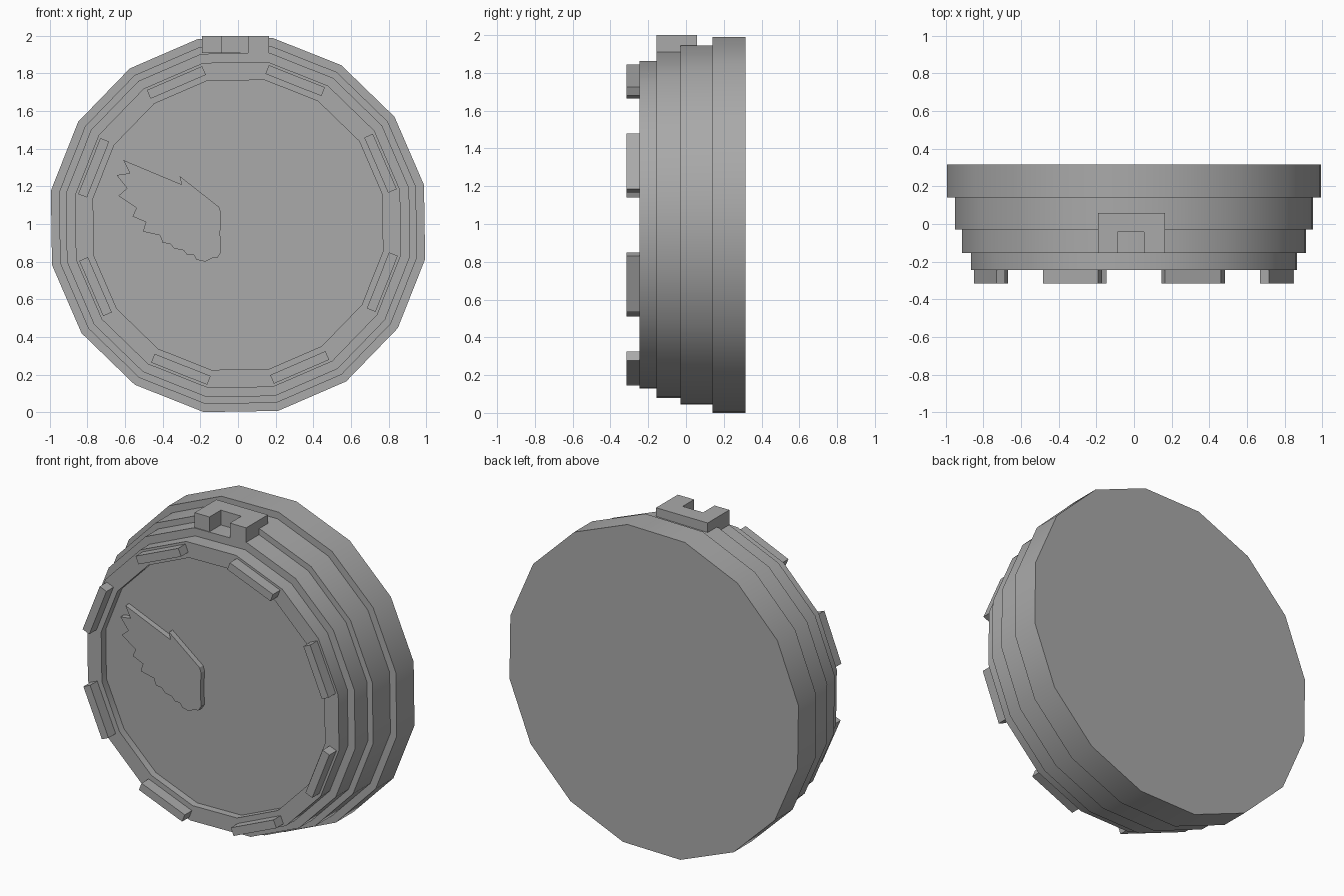
import bpy, bmesh, math
from mathutils import Matrix, Vector

cube = bpy.data.objects.get("Cube")
if cube:
    bpy.data.objects.remove(cube, do_unlink=True)

grey = bpy.data.materials.new("plain_grey")
grey.use_nodes = True
COLOUR = (0.4, 0.4, 0.4, 1)
grey.diffuse_color = COLOUR
grey.node_tree.nodes["Principled BSDF"].inputs["Base Color"].default_value = COLOUR

SIDES = 16
CENTRE = 0.995                 # height of the drum axis
TWIST = math.radians(0.9)      # slight turn of the drum about its axis


def finish(name, bm):
    bmesh.ops.recalc_face_normals(bm, faces=bm.faces)
    mesh = bpy.data.meshes.new(name)
    bm.to_mesh(mesh)
    bm.free()
    mesh.materials.append(grey)
    obj = bpy.data.objects.new(name, mesh)
    bpy.context.collection.objects.link(obj)
    return obj


def prism(name, outline, front, back):
    """Extrude an (x, z) outline along y."""
    bm = bmesh.new()
    face = bm.faces.new([bm.verts.new((x, front, z)) for x, z in outline])
    new = bmesh.ops.extrude_face_region(bm, geom=[face])["geom"]
    moved = [v for v in new if isinstance(v, bmesh.types.BMVert)]
    bmesh.ops.translate(bm, verts=moved, vec=(0, back - front, 0))
    return finish(name, bm)


# Stepped drum with a shallow recess: rings of (depth, radius), back to front
rings = [(0.315, 1.011), (0.14, 1.011), (0.14, 0.967), (-0.03, 0.967),
         (-0.03, 0.93), (-0.155, 0.93), (-0.155, 0.881), (-0.245, 0.881),
         (-0.245, 0.783), (-0.2, 0.783)]
bm = bmesh.new()
loops = []
for y, r in rings:
    angles = [TWIST + (k + 0.5) * math.tau / SIDES for k in range(SIDES)]
    loops.append([bm.verts.new((r * math.cos(a), y, CENTRE + r * math.sin(a)))
                  for a in angles])
for a, b in zip(loops, loops[1:]):
    for k in range(SIDES):
        n = (k + 1) % SIDES
        bm.faces.new((a[k], a[n], b[n], b[k]))
bm.faces.new(loops[0])
bm.faces.new(loops[-1])
drum = finish("stepped_drum", bm)
bpy.context.view_layer.objects.active = drum
drum.select_set(True)
bpy.ops.object.shade_smooth_by_angle(angle=math.radians(30))
drum.select_set(False)

# Eight raised tabs on the front rim
for k in range(8):
    turn = Matrix.Rotation(TWIST + (k + 0.5) * math.tau / 8, 2)
    corners = [turn @ Vector((0.825 + dx, dz)) for dx, dz in
               ((-0.025, -0.16), (0.025, -0.16), (0.025, 0.16), (-0.025, 0.16))]
    prism(f"rim_tab_{k + 1}", [(c.x, c.y + CENTRE) for c in corners], -0.315, -0.24)

# U-shaped clasp on top, open to the front
plan = [(-0.19, 0.058), (0.165, 0.058), (0.165, -0.155), (0.053, -0.155),
        (0.053, -0.043), (-0.088, -0.043), (-0.088, -0.155), (-0.19, -0.155)]
bm = bmesh.new()
base = bm.faces.new([bm.verts.new((x, y, 1.908)) for x, y in plan])
new = bmesh.ops.extrude_face_region(bm, geom=[base])["geom"]
bmesh.ops.translate(bm, vec=(0, 0, 0.092),
                    verts=[v for v in new if isinstance(v, bmesh.types.BMVert)])
finish("top_clasp", bm)

# Feathered wing relief inside the recess
wing = [(-.61, 1.34), (-.3, 1.21), (-.31, 1.255), (-.1, 1.09), (-.09, 1.06),
        (-.095, .95), (-.09, .85), (-.11, .82), (-.135, .82), (-.175, .8),
        (-.22, .81), (-.235, .835), (-.27, .835), (-.29, .86), (-.34, .87),
        (-.36, .895), (-.4, .9), (-.415, .94), (-.505, .96), (-.49, 1.01),
        (-.56, 1.04), (-.54, 1.085), (-.635, 1.15), (-.59, 1.19),
        (-.645, 1.26), (-.575, 1.27)]
prism("wing_relief", wing, -0.235, -0.195)
